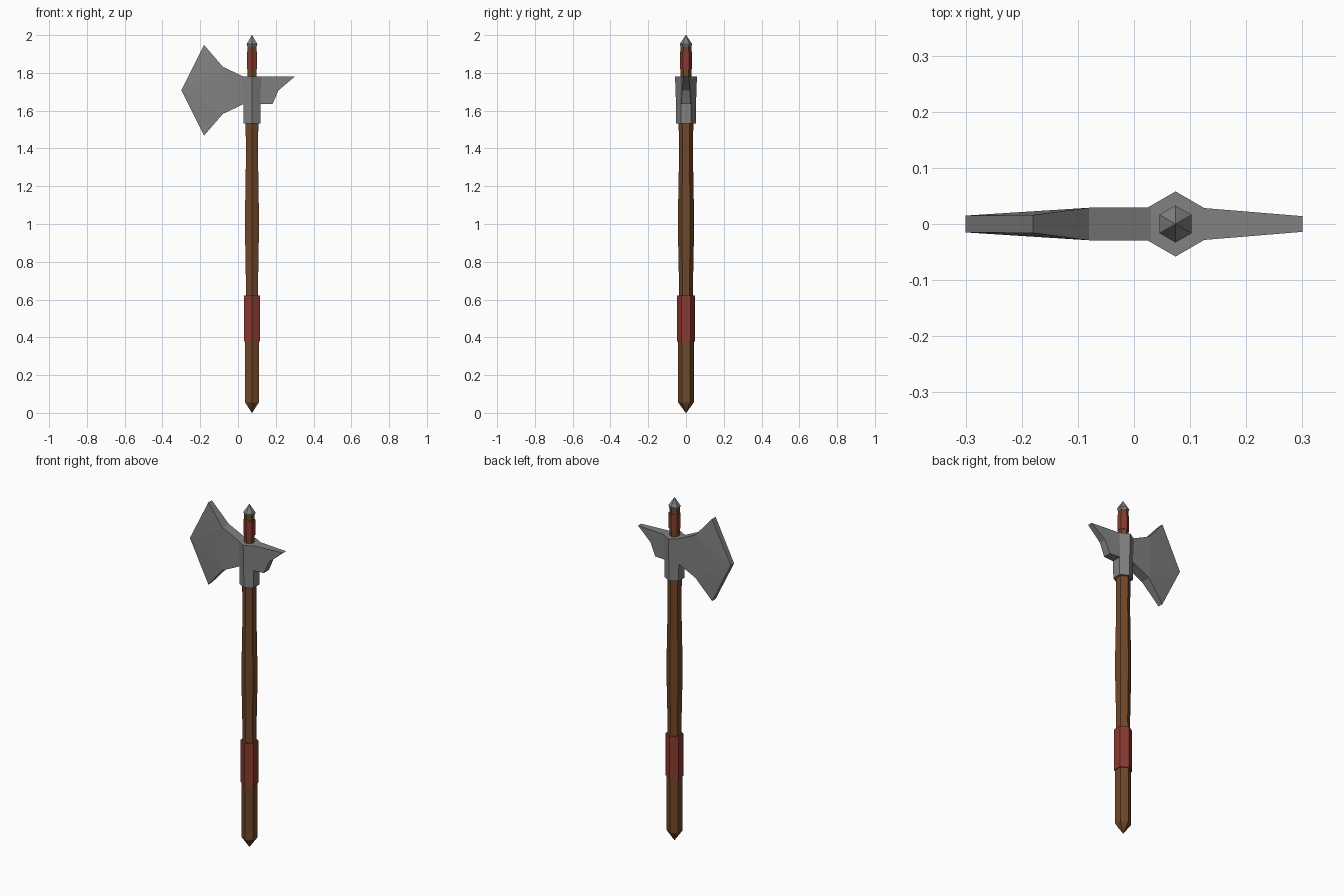
import bpy
from math import sin, cos, pi

if "Cube" in bpy.data.objects:
    bpy.data.objects.remove(bpy.data.objects["Cube"])

CX = 0.074   # shaft axis
WOOD = (0.165, 0.065, 0.022)
RED = (0.25, 0.042, 0.03)
STEEL = (0.22, 0.22, 0.22)


def make(name, verts, faces, colour):
    mesh = bpy.data.meshes.new(name)
    mesh.from_pydata(verts, [], faces)
    mesh.update()
    ob = bpy.data.objects.new(name, mesh)
    bpy.context.collection.objects.link(ob)
    mat = bpy.data.materials.new(name)
    mat.diffuse_color = (*colour, 1)
    mat.use_nodes = True
    mat.node_tree.nodes["Principled BSDF"].inputs["Base Color"].default_value = mat.diffuse_color
    mesh.materials.append(mat)
    return ob


def hex_turn(name, rings, colour):
    """Six-sided turned part from (radius, z) rings, corners on +-y."""
    verts, faces = [], []
    for r, z in rings:
        for i in range(6):
            a = pi / 6 + i * pi / 3
            verts.append((CX + r * cos(a), r * sin(a), z))
    for k in range(len(rings) - 1):
        for i in range(6):
            j = (i + 1) % 6
            faces.append((k * 6 + i, k * 6 + j, k * 6 + 6 + j, k * 6 + 6 + i))
    faces.append(tuple(reversed(range(6))))
    n = len(verts)
    faces.append(tuple(range(n - 6, n)))
    return make(name, verts, faces, colour)


def slab(name, outline, panels):
    """Tapered plate: outline of (x, z, half thickness), clockwise seen
    from the front; panels index the outline."""
    n = len(outline)
    verts = [(x, -t, z) for x, z, t in outline] + [(x, t, z) for x, z, t in outline]
    faces = list(panels)
    faces += [tuple(i + n for i in reversed(p)) for p in panels]
    faces += [(i, i + n, (i + 1) % n + n, (i + 1) % n) for i in range(n)]
    return make(name, verts, faces, STEEL)


# Shaft with gentle swells and a pointed butt
hex_turn("shaft", [(0.001, 0), (0.042, 0.056), (0.042, 0.40), (0.037, 0.68),
                   (0.042, 0.93), (0.042, 1.08), (0.037, 1.35), (0.039, 1.56),
                   (0.028, 1.76), (0.028, 1.95)], WOOD)

# Leather wraps
hex_turn("lower_grip", [(0.048, 0.377), (0.048, 0.622)], RED)
hex_turn("upper_wrap", [(0.031, 1.82), (0.031, 1.912)], RED)

# Steel tip, socket
hex_turn("tip", [(0.028, 1.94), (0.033, 1.952), (0.001, 2.0)], STEEL)
hex_turn("socket", [(0.052, 1.532), (0.053, 1.635), (0.058, 1.78)], STEEL)

# Axe blade
slab("blade",
     [(0.03, 1.78, 0.029), (-0.08, 1.832, 0.029), (-0.18, 1.948, 0.016),
      (-0.30, 1.708, 0.015), (-0.18, 1.468, 0.016), (-0.08, 1.583, 0.029),
      (0.03, 1.635, 0.029)],
     [(0, 1, 5, 6), (1, 2, 3), (1, 3, 5), (3, 4, 5)])

# Rear spike
slab("spike",
     [(0.118, 1.635, 0.029), (0.183, 1.635, 0.0235), (0.214, 1.707, 0.021),
      (0.30, 1.78, 0.014), (0.118, 1.78, 0.029)],
     [(0, 1, 2, 4), (2, 3, 4)])
